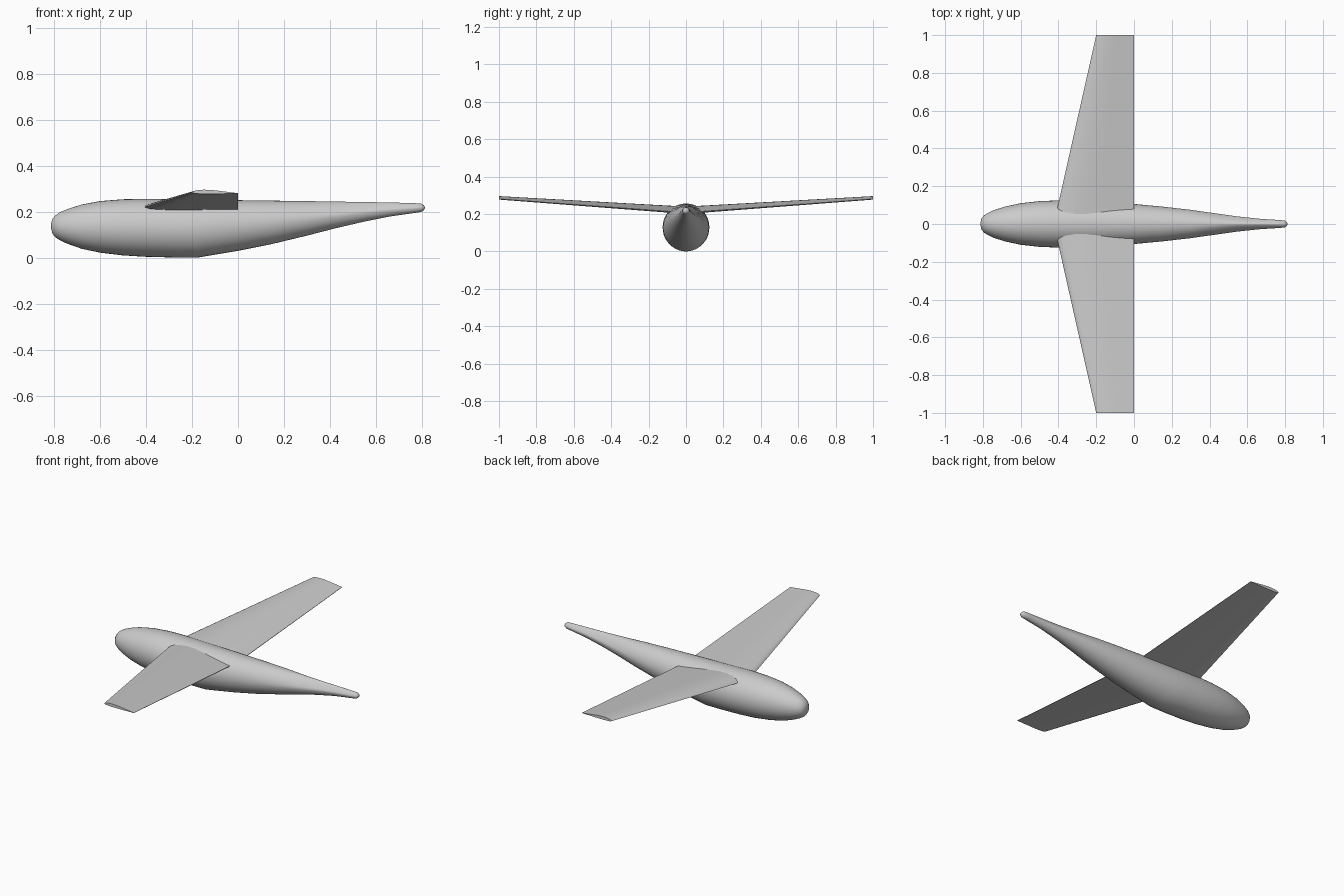
import bpy, bmesh, math

default_cube = bpy.data.objects.get("Cube")
if default_cube:
    bpy.data.objects.remove(default_cube, do_unlink=True)

# Single plain grey finish
grey = bpy.data.materials.new("light grey")
grey.use_nodes = True
colour = (0.6, 0.6, 0.6, 1)
grey.diffuse_color = colour
grey.node_tree.nodes["Principled BSDF"].inputs["Base Color"].default_value = colour


def loft(name, rings, sharp_angle):
    """Skin a row of closed rings and cap both ends."""
    bm = bmesh.new()
    loops = [[bm.verts.new(point) for point in ring] for ring in rings]
    for first, second in zip(loops, loops[1:]):
        for i in range(len(first)):
            j = (i + 1) % len(first)
            bm.faces.new((first[i], first[j], second[j], second[i]))
    bm.faces.new(loops[0])
    bm.faces.new(loops[-1])
    bmesh.ops.recalc_face_normals(bm, faces=bm.faces)
    mesh = bpy.data.meshes.new(name)
    bm.to_mesh(mesh)
    bm.free()
    mesh.materials.append(grey)
    part = bpy.data.objects.new(name, mesh)
    bpy.context.collection.objects.link(part)
    bpy.ops.object.select_all(action="DESELECT")
    part.select_set(True)
    bpy.context.view_layer.objects.active = part
    bpy.ops.object.shade_smooth_by_angle(angle=math.radians(sharp_angle))
    return part


def body_ring(x, half_width, bottom, top, pinch, sides=40):
    """Oval section whose upper half narrows by the pinch factor."""
    middle, half_height = (top + bottom) / 2, (top - bottom) / 2
    ring = []
    for i in range(sides):
        angle = math.tau * i / sides
        narrowing = 1 - pinch * max(0, math.sin(angle))
        ring.append((x, half_width * math.cos(angle) * narrowing,
                     middle + half_height * math.sin(angle)))
    return ring


# Fuselage stations: x, half width, bottom, top, pinch
stations = [
    (-0.812, 0.012, 0.125, 0.15, 0),
    (-0.807, 0.03, 0.105, 0.168, 0),
    (-0.795, 0.045, 0.09, 0.183, 0),
    (-0.775, 0.058, 0.076, 0.197, 0),
    (-0.74, 0.074, 0.06, 0.212, 0),
    (-0.68, 0.093, 0.039, 0.231, 0),
    (-0.6, 0.11, 0.022, 0.246, 0),
    (-0.5, 0.121, 0.01, 0.254, 0),
    (-0.4, 0.125, 0.004, 0.256, 0),
    (-0.28, 0.125, 0.001, 0.254, 0),
    (-0.18, 0.122, 0, 0.252, 0),
    (0, 0.106, 0.03, 0.25, 0),
    (0.15, 0.092, 0.06, 0.248, 0.02),
    (0.3, 0.075, 0.096, 0.246, 0.1),
    (0.42, 0.058, 0.127, 0.244, 0.3),
    (0.54, 0.041, 0.155, 0.242, 0.5),
    (0.66, 0.028, 0.179, 0.24, 0.5),
    (0.77, 0.021, 0.195, 0.237, 0.3),
    (0.797, 0.018, 0.199, 0.235, 0.1),
    (0.808, 0.012, 0.206, 0.228, 0),
    (0.812, 0.004, 0.214, 0.22, 0),
]
loft("fuselage", [body_ring(*station) for station in stations], 50)

# Wing section as fractions of the chord, from nose over the top and back
section = [(0, 0.032), (0.015, 0.052), (0.06, 0.07), (0.14, 0.085), (0.25, 0.093),
           (0.38, 0.09), (0.55, 0.074), (0.75, 0.048), (1, 0.018),
           (1, 0.01), (0.7, 0.005), (0.4, 0), (0.18, 0.003), (0.05, 0.012)]


def wing_ring(y, chord, base):
    return [(chord * (u - 1), y, base + chord * v) for u, v in section]


# Tapered wings with a straight trailing edge and slight upward tilt
for side, name in ((1, "rear_side_wing"), (-1, "front_side_wing")):
    loft(name, [wing_ring(0, 0.425, 0.2), wing_ring(side, 0.2, 0.277)], 40)
